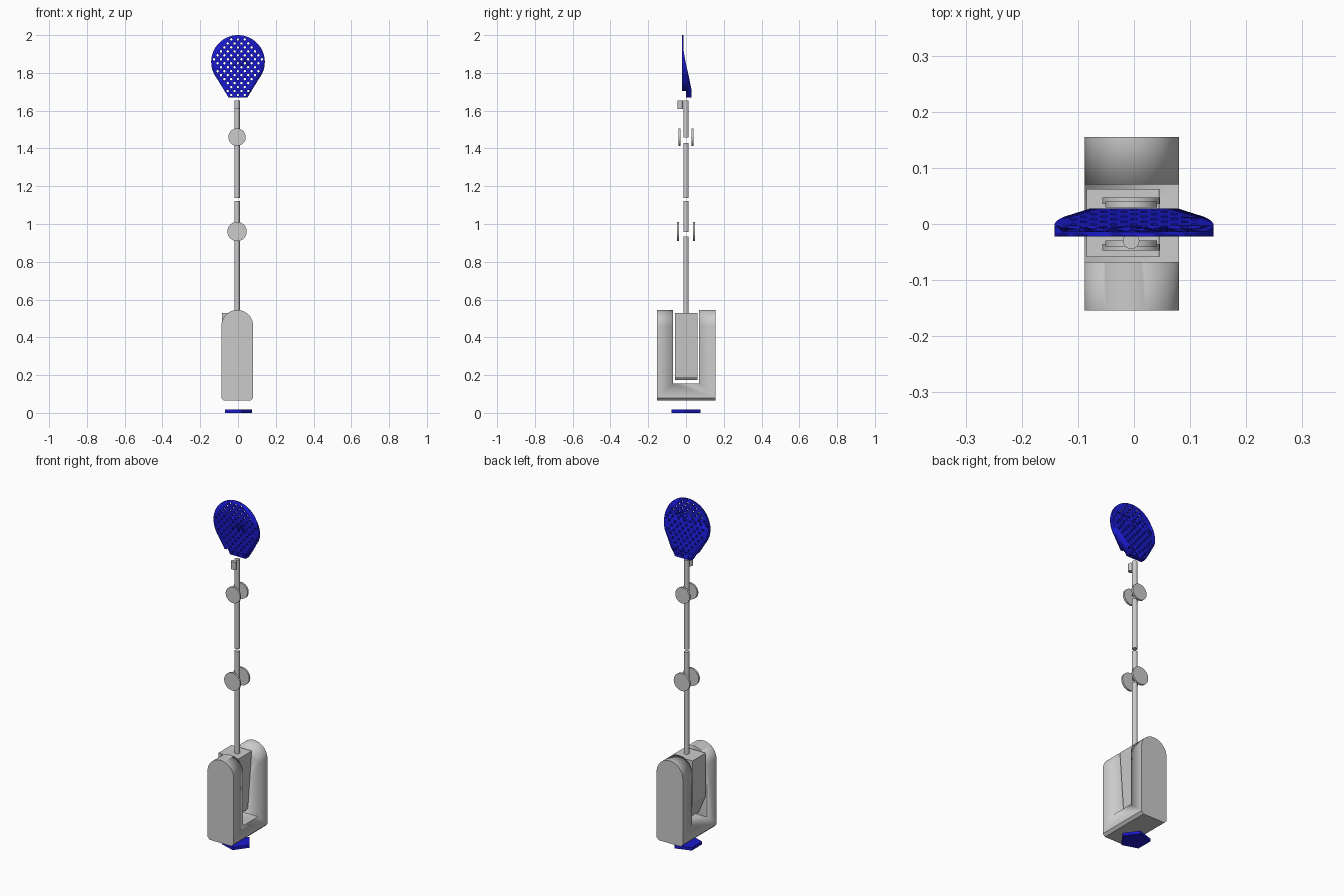
import bpy, bmesh
from math import sin, cos, pi, radians, hypot, atan2, acos
from mathutils import Vector, Matrix

if "Cube" in bpy.data.objects:
    bpy.data.objects.remove(bpy.data.objects["Cube"])

CX = -0.005  # shared axis of the stick parts

def finish(bm, name, mat=None, smooth=True):
    bmesh.ops.recalc_face_normals(bm, faces=bm.faces)
    me = bpy.data.meshes.new(name)
    bm.to_mesh(me)
    bm.free()
    ob = bpy.data.objects.new(name, me)
    bpy.context.collection.objects.link(ob)
    if mat:
        me.materials.append(mat)
    if smooth:
        select(ob)
        bpy.ops.object.shade_smooth_by_angle(angle=radians(30))
    return ob

def select(ob):
    bpy.ops.object.select_all(action='DESELECT')
    ob.select_set(True)
    bpy.context.view_layer.objects.active = ob

def prism(name, pts, axis, lo, hi, **kw):
    """Extrude a 2D profile along an axis: X takes (y,z), Y takes (x,z), Z takes (x,y)."""
    place = {'X': lambda a, b, t: (t, a, b), 'Y': lambda a, b, t: (a, t, b),
             'Z': lambda a, b, t: (a, b, t)}[axis]
    bm = bmesh.new()
    face = bm.faces.new([bm.verts.new(place(a, b, lo)) for a, b in pts])
    ext = bmesh.ops.extrude_face_region(bm, geom=[face])['geom']
    verts = [v for v in ext if isinstance(v, bmesh.types.BMVert)]
    bmesh.ops.translate(bm, verts=verts, vec=Vector(place(0, 0, hi - lo)))
    return finish(bm, name, **kw)

def circle(a, b, r, n):
    return [(a + r * cos(2 * pi * i / n), b + r * sin(2 * pi * i / n)) for i in range(n)]

def boolean(ob, cutter, op):
    mod = ob.modifiers.new(op, 'BOOLEAN')
    mod.operation, mod.object, mod.solver = op, cutter, 'EXACT'
    select(ob)
    bpy.ops.object.modifier_apply(modifier=mod.name)
    bpy.data.objects.remove(cutter)

blue = bpy.data.materials.new('blue')
blue.diffuse_color = (0.01, 0.01, 0.6, 1)
blue.use_nodes = True
blue.node_tree.nodes["Principled BSDF"].inputs["Base Color"].default_value = blue.diffuse_color

# Paddle head: round outline tapering to a flat foot, wedge-shaped from the side
cz, r = 1.858, 0.142
foot = Vector((0.05, 1.67))
start = radians(-38)
n = 40
outline = [(-foot.x, foot.y), (foot.x, foot.y)]
outline += [(r * cos(start + (pi - 2 * start) * i / n),
             cz + r * sin(start + (pi - 2 * start) * i / n)) for i in range(n + 1)]
paddle = prism('paddle_head', outline, 'Y', -0.1, 0.1, mat=blue)
side = [(-0.022, 2.01), (-0.022, 1.705), (0, 1.705), (0, 1.66), (0.028, 1.66),
        (0.028, 1.715), (0.013, 1.79), (-0.003, 1.86), (-0.013, 1.92), (-0.014, 2.01)]
boolean(paddle, prism('wedge_cutter', side, 'X', -0.2, 0.2, mat=blue), 'INTERSECT')

# Staggered holes through the head
bm = bmesh.new()
for row in range(16):
    z = 1.683 + row * 0.021
    for col in range(-4, 5):
        x = col * 0.036 + (row % 2) * 0.018
        inside = hypot(x, z - cz) < r - 0.013
        if z < 1.77:
            inside = abs(x) < 0.05 + (z - 1.67) * 0.62 - 0.014
        if inside:
            bmesh.ops.create_cone(bm, cap_ends=True, segments=8, radius1=0.0065, radius2=0.0065,
                                  depth=0.2, matrix=Matrix.Translation((x, 0, z)) @ Matrix.Rotation(pi / 2, 4, 'X'))
boolean(paddle, finish(bm, 'hole_cutter', blue), 'DIFFERENCE')

# Rod sections and the latch stub at the top
for name, y, lo, hi in [('lower_rod', 0, 0.53, 0.935), ('lower_joint_rod', 0, 0.957, 1.122),
                        ('upper_rod', 0, 1.138, 1.43), ('upper_joint_rod', 0, 1.458, 1.655),
                        ('latch_stub', -0.03, 1.61, 1.655)]:
    prism(name, circle(CX, y, 0.0145, 32), 'Z', lo, hi)

# Paired hinge discs
for label, z, rad, y0, y1 in [('lower', 0.96, 0.051, 0.036, 0.047), ('upper', 1.46, 0.046, 0.029, 0.04)]:
    prism(label + '_hinge_disc_back', circle(CX, z, rad, 48), 'Y', y0, y1)
    prism(label + '_hinge_disc_front', circle(CX, z, rad, 48), 'Y', -y1, -y0)

# Fork-shaped handle: rounded side profile with a slot cut through it
hw, hc, c = 0.084, -0.004, 0.014
profile = [(hc - hw, 0.065 + c), (hc - hw + c, 0.065), (hc + hw - c, 0.065), (hc + hw, 0.065 + c)]
profile += [(hc + hw * cos(pi * i / 32), 0.461 + hw * sin(pi * i / 32)) for i in range(33)]
handle = prism('fork_handle', profile, 'Y', -0.154, 0.155)
slot = [(-0.068, 0.155), (0.07, 0.155), (0.07, 0.7), (-0.068, 0.7)]
boolean(handle, prism('slot_cutter', slot, 'X', -0.2, 0.2), 'DIFFERENCE')

# Tapered block held in the fork
block = [(-0.085, 0.53), (0.045, 0.53), (0.02, 0.19), (0.008, 0.175), (-0.04, 0.175), (-0.085, 0.28)]
prism('grip_block', block, 'Y', -0.059, 0.062, smooth=False)

# Pentagonal end cap
prism('end_cap', circle(CX, 0, 0.0804, 5), 'Z', 0, 0.017, mat=blue, smooth=False)
